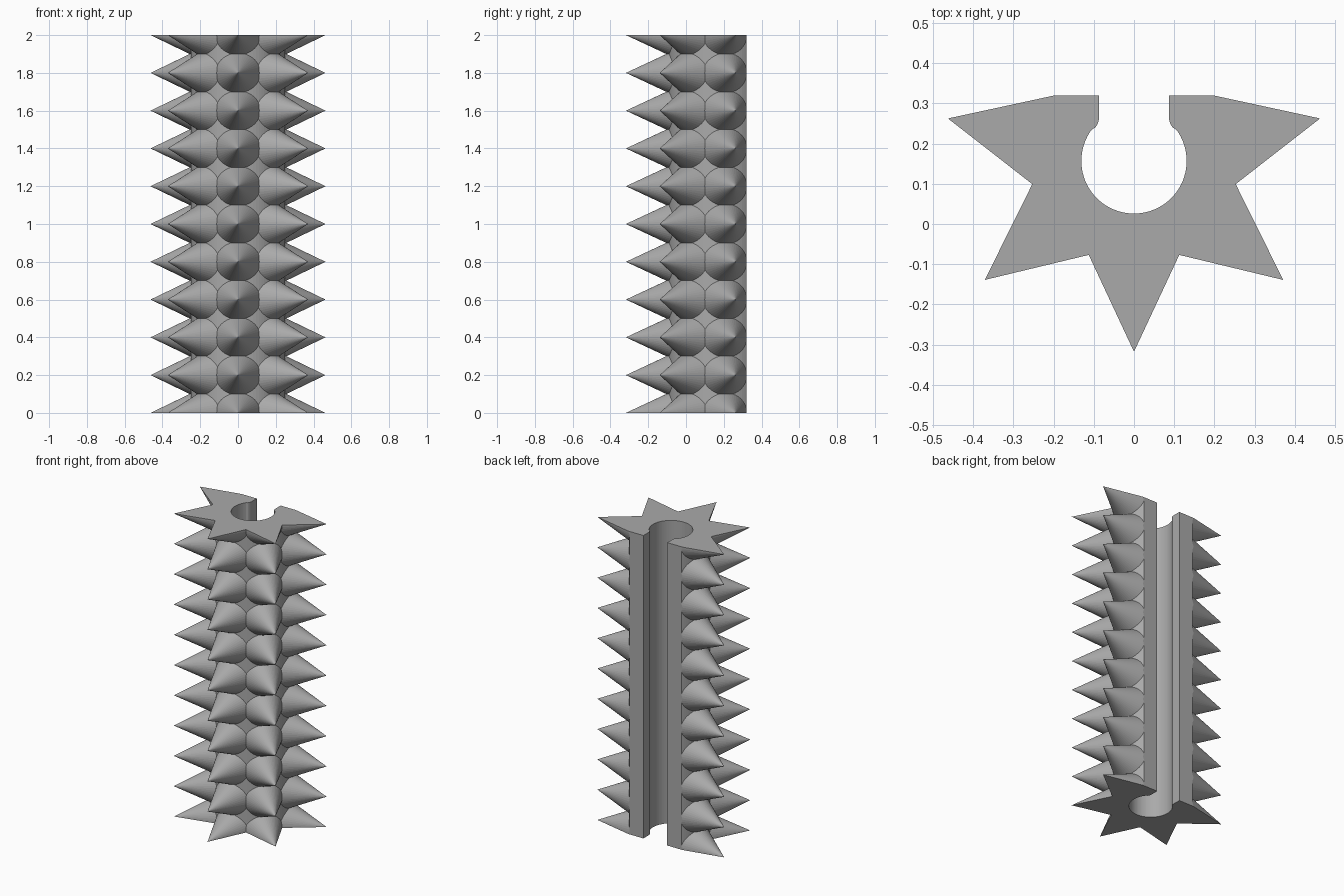
import bpy, bmesh
from math import sin, cos, tan, radians
from mathutils import Matrix, Vector

if "Cube" in bpy.data.objects:
    bpy.data.objects.remove(bpy.data.objects["Cube"], do_unlink=True)

AXIS_Y = 0.157      # centre line of the rod
HEIGHT = 2.0
BACK = 0.32         # flat back face
TIP = 0.475         # spike tip distance from the centre line
ROOT = 0.2          # spike base, buried in the rod
STEP = 360 / 7

grey = bpy.data.materials.new("grey")
grey.use_nodes = True
colour = (0.4, 0.4, 0.4, 1)
grey.diffuse_color = colour
grey.node_tree.nodes["Principled BSDF"].inputs["Base Color"].default_value = colour


def make_object(name, bm):
    bmesh.ops.recalc_face_normals(bm, faces=bm.faces[:])
    mesh = bpy.data.meshes.new(name)
    bm.to_mesh(mesh)
    bm.free()
    mesh.materials.append(grey)
    obj = bpy.data.objects.new(name, mesh)
    bpy.context.collection.objects.link(obj)
    return obj


def prism(name, points, z0, z1):
    bm = bmesh.new()
    face = bm.faces.new([bm.verts.new((x, y, z0)) for x, y in points])
    out = bmesh.ops.extrude_face_region(bm, geom=[face])
    verts = [v for v in out["geom"] if isinstance(v, bmesh.types.BMVert)]
    bmesh.ops.translate(bm, verts=verts, vec=(0, 0, z1 - z0))
    return make_object(name, bm)


def arc(radius, start, end, count):
    angles = [radians(start + (end - start) * i / count) for i in range(count + 1)]
    return [(radius * cos(a), AXIS_Y + radius * sin(a)) for a in angles]


# Round core of the rod
rod = prism("spiked_rod", arc(0.25, 0, 360, 96)[:-1], -0.3, HEIGHT + 0.3)

# Five columns of spikes, with half spikes at both ends
bm = bmesh.new()
length = TIP - ROOT
for row in range(11):
    for column in range(-2, 3):
        angle = radians(-90 + column * STEP)
        outward = Vector((cos(angle), sin(angle), 0))
        centre = Vector((0, AXIS_Y, row * 0.2)) + outward * (ROOT + length / 2)
        turn = outward.to_track_quat('Z', 'Y').to_matrix().to_4x4()
        bmesh.ops.create_cone(bm, cap_ends=True, segments=48, depth=length,
                              radius1=length * tan(radians(25.05)), radius2=0,
                              matrix=Matrix.Translation(centre) @ turn)
spikes = make_object("spikes", bm)

# Block that trims the ends and the back flat
block = prism("trim_block", [(-1, -1), (1, -1), (1, BACK), (-1, BACK)], 0, HEIGHT)

# Round channel opening to the back through a slot with rounded lips
lip = [(0.087, 0.5), (0.087, 0.262), (0.09, 0.25), (0.096, 0.24)]
channel = prism("channel_cutter",
                lip + arc(0.131, 36.6, -216.6, 56) + [(-x, y) for x, y in reversed(lip)],
                -0.5, HEIGHT + 0.5)

# Combine the parts into one solid
bpy.context.view_layer.objects.active = rod
for helper, operation in ((spikes, 'UNION'), (block, 'INTERSECT'), (channel, 'DIFFERENCE')):
    helper.hide_render = True
    mod = rod.modifiers.new(helper.name, 'BOOLEAN')
    mod.operation = operation
    mod.solver = 'EXACT'
    mod.use_self = operation == 'UNION'
    mod.object = helper
    bpy.ops.object.modifier_apply(modifier=mod.name)
    bpy.data.objects.remove(helper, do_unlink=True)
